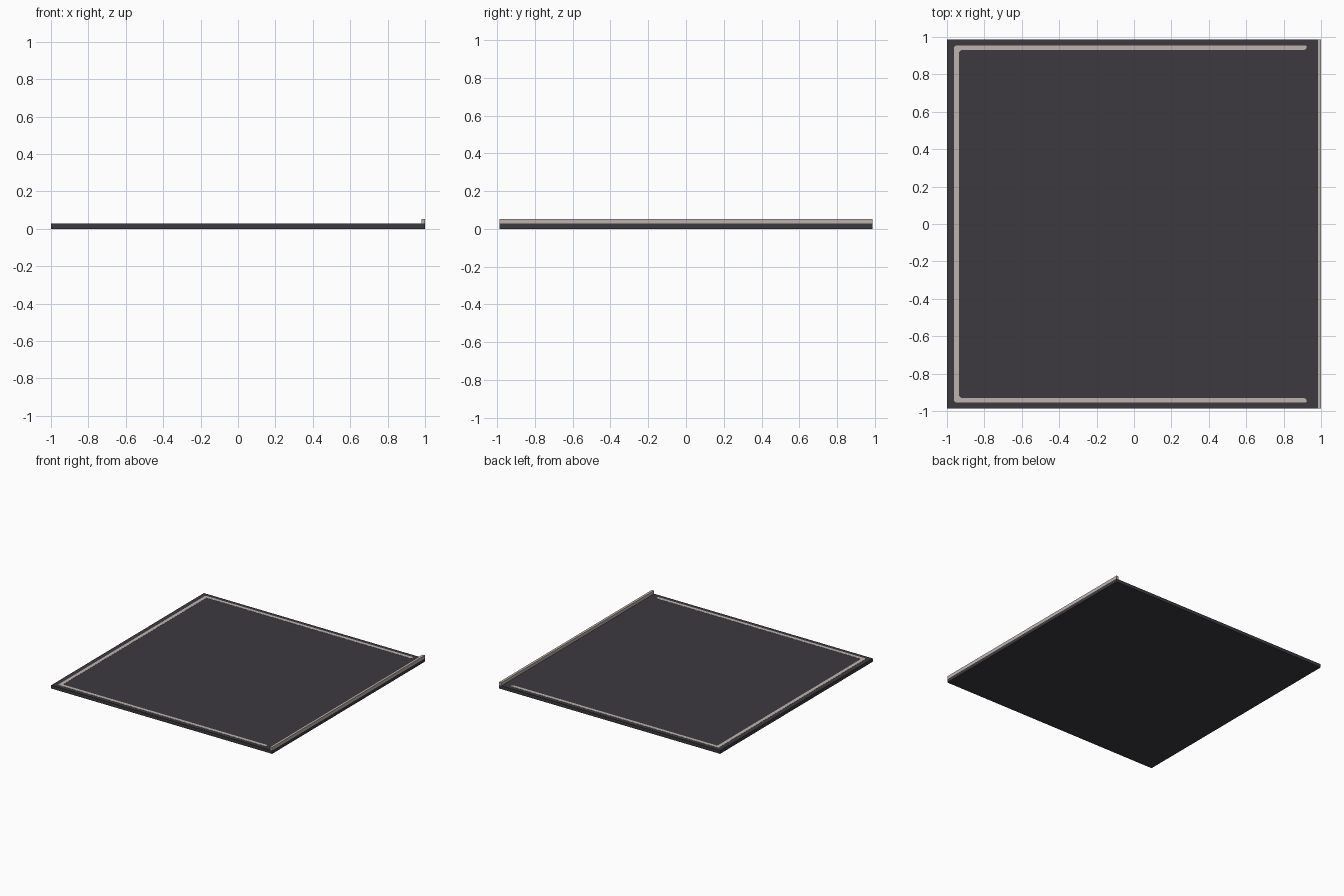
import bpy, bmesh

if "Cube" in bpy.data.objects:
    bpy.data.objects.remove(bpy.data.objects["Cube"])

HALF_Y = 0.987    # half depth of the slab
TOP = 0.027       # height of the slab's upper face


def material(name, rgb):
    m = bpy.data.materials.new(name)
    m.diffuse_color = (*rgb, 1)
    m.use_nodes = True
    m.node_tree.nodes["Principled BSDF"].inputs["Base Color"].default_value = m.diffuse_color
    return m


def prism(name, outline, z0, z1, mat):
    """Extrude a flat xy outline from z0 to z1."""
    bm = bmesh.new()
    face = bm.faces.new([bm.verts.new((x, y, z0)) for x, y in outline])
    ext = bmesh.ops.extrude_face_region(bm, geom=[face])
    for v in ext["geom"]:
        if isinstance(v, bmesh.types.BMVert):
            v.co.z = z1
    bmesh.ops.recalc_face_normals(bm, faces=bm.faces)
    mesh = bpy.data.meshes.new(name)
    bm.to_mesh(mesh)
    bm.free()
    mesh.materials.append(mat)
    ob = bpy.data.objects.new(name, mesh)
    bpy.context.collection.objects.link(ob)
    return ob


def rect(x0, x1, y):
    return [(x0, -y), (x1, -y), (x1, y), (x0, y)]


asphalt = material("dark asphalt", (0.045, 0.042, 0.050))
pale = material("pale concrete", (0.515, 0.456, 0.423))

# Ground slab
prism("slab", rect(-1, 1, HALF_Y), 0, TOP, asphalt)

# Raised kerb along the right edge
prism("kerb", rect(0.98, 1, HALF_Y), TOP, 0.053, pale)

# Painted U-shaped border line: back half, then mirrored to the front
half = [(-0.963, 0), (-0.963, 0.945), (-0.953, 0.955),          # outer corner
        (0.918, 0.955), (0.924, 0.949), (0.921, 0.938), (0.908, 0.929),  # tip
        (-0.926, 0.929), (-0.935, 0.920), (-0.935, 0)]          # inner corner
outline = half[1:-1] + [(x, -y) for x, y in reversed(half[1:-1])]
prism("border_line", outline, TOP - 0.001, TOP + 0.001, pale)
